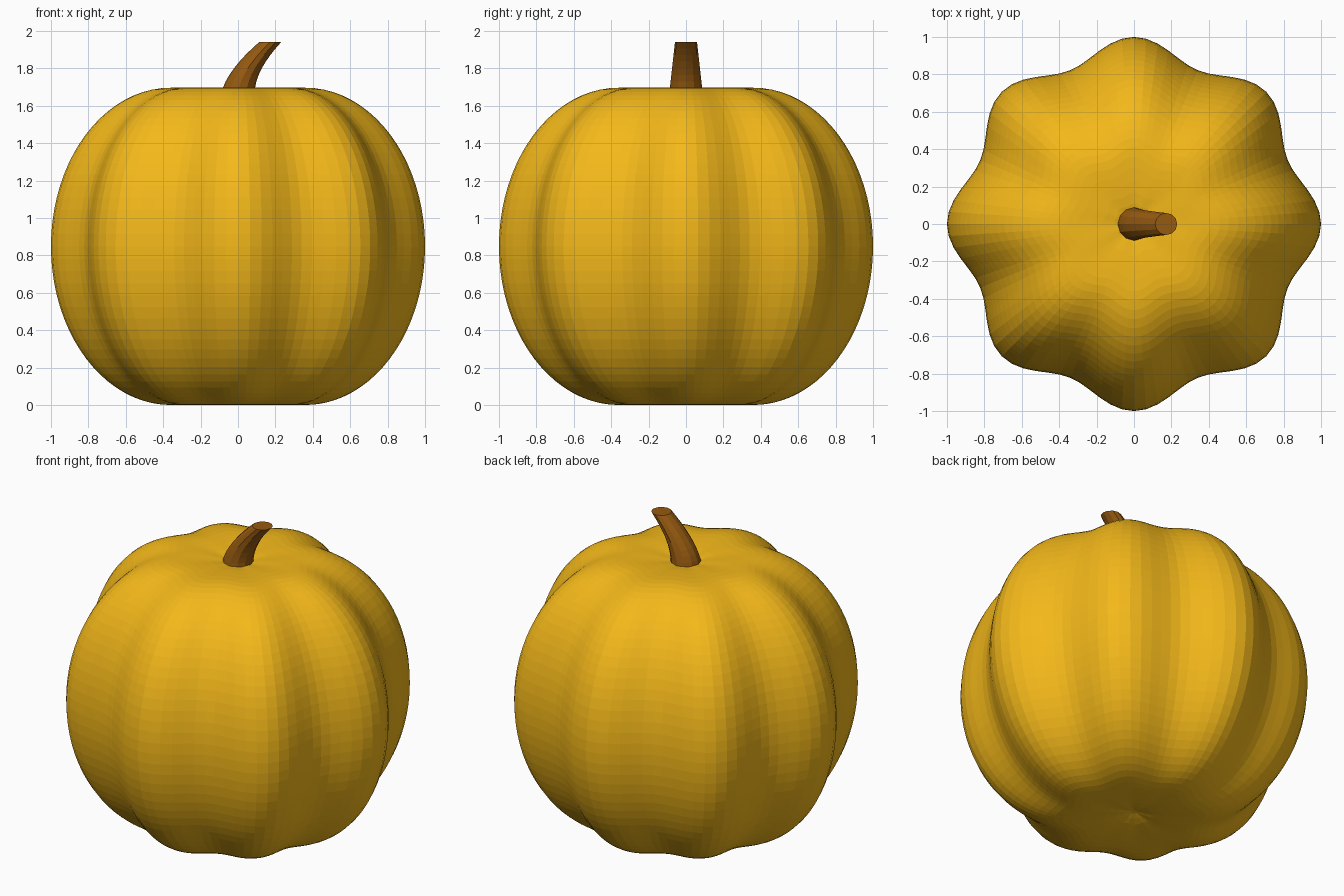
import bpy, bmesh
from math import sin, cos, pi, radians

if "Cube" in bpy.data.objects:
    bpy.data.objects.remove(bpy.data.objects["Cube"])


def loft(name, rings, color):
    """Skin a list of vertex rings and cap both ends."""
    bm = bmesh.new()
    loops = [[bm.verts.new(p) for p in ring] for ring in rings]
    n = len(loops[0])
    for a, b in zip(loops, loops[1:]):
        for i in range(n):
            j = (i + 1) % n
            bm.faces.new((a[i], a[j], b[j], b[i]))
    bm.faces.new(loops[0][::-1])
    bm.faces.new(loops[-1])
    bmesh.ops.recalc_face_normals(bm, faces=bm.faces)
    mesh = bpy.data.meshes.new(name)
    bm.to_mesh(mesh)
    bm.free()
    obj = bpy.data.objects.new(name, mesh)
    bpy.context.collection.objects.link(obj)
    mat = bpy.data.materials.new(name + "_color")
    mat.diffuse_color = color
    mat.use_nodes = True
    mat.node_tree.nodes["Principled BSDF"].inputs["Base Color"].default_value = mat.diffuse_color
    mesh.materials.append(mat)
    return obj


# Pumpkin body: rounded side profile with shallow dimples, eight lobes around
SEGMENTS, HALF_HEIGHT, RIM = 96, 0.848, 0.36
STEPS = 40
dimple = [(0.02, 0.04), (0.06, 0.029), (0.11, 0.018), (0.17, 0.010),
          (0.23, 0.005), (0.30, 0.001)]
profile = [(r, d) for r, d in dimple]
for k in range(STEPS + 1):
    a = radians(-90 + 180 * k / STEPS)
    profile.append((RIM + (1 - RIM) * cos(a), HALF_HEIGHT * (1 + sin(a))))
profile += [(r, 2 * HALF_HEIGHT - d) for r, d in reversed(dimple)]


def lobed_ring(r, z):
    pts = []
    for i in range(SEGMENTS):
        t = 2 * pi * i / SEGMENTS
        rr = r * (0.945 + 0.055 * cos(8 * t))
        pts.append((rr * cos(t), rr * sin(t), z))
    return pts


loft("pumpkin_body", [lobed_ring(r, z) for r, z in profile], (0.9, 0.48, 0.01, 1))

# Stem: tapering, bending towards +x, with a level cut on top
SIDES, LEVELS = 12, 8
BASE, TOP = 1.66, 1.94
stem = []
for k in range(LEVELS + 1):
    t = k / LEVELS
    r = 0.09 + (0.059 - 0.09) * t
    cx = 0.172 * t ** 1.7
    stem.append([(cx + r * cos(2 * pi * i / SIDES), r * sin(2 * pi * i / SIDES),
                  BASE + (TOP - BASE) * t) for i in range(SIDES)])
loft("stem", stem, (0.3, 0.1, 0.005, 1))
